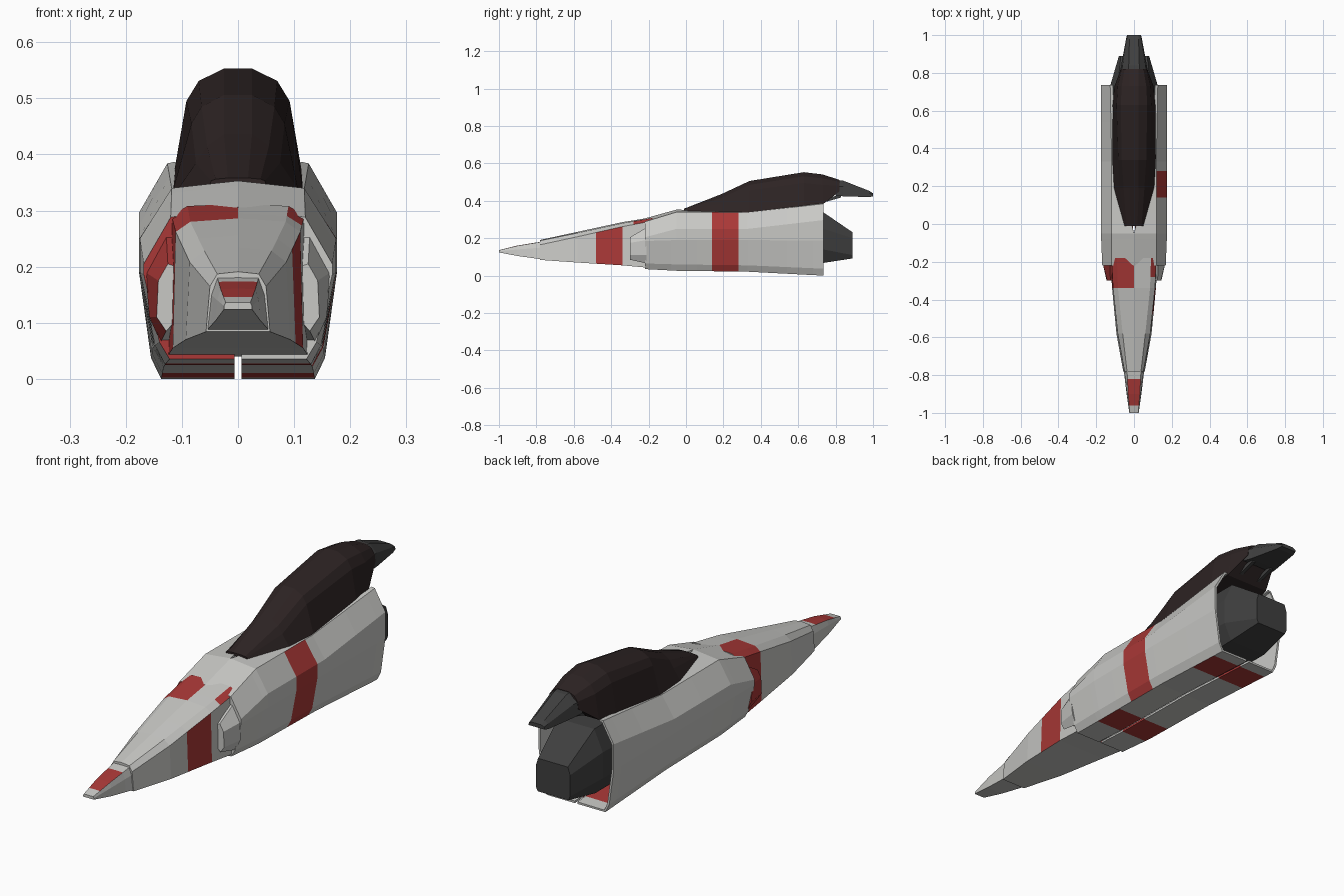
import bpy, bmesh
from mathutils import Vector


def mat(name, col):
    m = bpy.data.materials.new(name)
    m.diffuse_color = (*col, 1)
    return m


HULL = mat("pale grey paint", (0.58, 0.58, 0.56))
RED = mat("red paint", (0.40, 0.04, 0.038))
GLASS = mat("dark brown canopy", (0.026, 0.017, 0.017))
DARK = mat("charcoal metal", (0.05, 0.05, 0.05))


def finish(name, bm, mats, cuts=(), rule=None):
    """Cut the mesh at the given y values, colour faces by rule, make the object."""
    for y in cuts:
        bmesh.ops.bisect_plane(bm, geom=bm.verts[:] + bm.edges[:] + bm.faces[:],
                               plane_co=(0, y, 0), plane_no=(0, 1, 0))
    bm.normal_update()
    if rule:
        for f in bm.faces:
            f.material_index = int(rule(f.calc_center_median(), f.normal))
    me = bpy.data.meshes.new(name)
    bm.to_mesh(me)
    bm.free()
    for m in mats:
        me.materials.append(m)
    ob = bpy.data.objects.new(name, me)
    bpy.context.collection.objects.link(ob)
    return ob


def skin(bm, rings, closed=True):
    n = len(rings[0])
    for a, b in zip(rings, rings[1:]):
        for i in range(n if closed else n - 1):
            j = (i + 1) % n
            bm.faces.new((a[i], a[j], b[j], b[i]))


def loft(name, sections, mats, cuts=(), rule=None, mirror=True):
    """Solid through cross-sections (y, [(x, z)...]); half sections are mirrored in x."""
    bm = bmesh.new()
    rings = []
    for y, pts in sections:
        ring = list(pts)
        if mirror:
            ring += [(-x, z) for x, z in reversed(pts) if x > 1e-5]
        rings.append([bm.verts.new((x, y, z)) for x, z in ring])
    skin(bm, rings)
    bm.faces.new(rings[0])
    bm.faces.new(rings[-1])
    bmesh.ops.recalc_face_normals(bm, faces=bm.faces[:])
    return finish(name, bm, mats, cuts, rule)


# Forward fuselage with asymmetric red bands
def fuselage_rule(c, n):
    if abs(n.y) > 0.9 or n.z < -0.5:
        return False
    if c.x > 0:
        side = n.x > 0.6 and -0.48 < c.y < -0.34
        patch = c.x > 0.085 and n.x < 0.9 and c.y > -0.28
        return side or patch
    return c.y > -0.34


loft("forward_fuselage", [
    (-0.78, [(0.057, 0.084), (0.050, 0.165), (0.037, 0.187), (0, 0.191)]),
    (-0.58, [(0.093, 0.070), (0.086, 0.208), (0.060, 0.228), (0, 0.234)]),
    (-0.34, [(0.116, 0.055), (0.111, 0.262), (0.085, 0.280), (0, 0.286)]),
    (-0.18, [(0.126, 0.040), (0.119, 0.292), (0.090, 0.308), (0, 0.312)]),
], [HULL, RED], (-0.48, -0.34, -0.28), fuselage_rule)

# Nose cone
loft("nose_cone", [
    (-1.00, [(0.025, 0.124), (0.025, 0.130), (0.022, 0.136), (0, 0.136)]),
    (-0.90, [(0.039, 0.105), (0.037, 0.140), (0.031, 0.160), (0, 0.161)]),
    (-0.77, [(0.055, 0.087), (0.048, 0.150), (0.037, 0.181), (0, 0.182)]),
], [HULL, RED], (-0.96, -0.82), lambda c, n: n.z > 0.85 and -0.96 < c.y < -0.82)

# Main hull: two half shells with a slot along the keel, open at the rear
HULL_SECTIONS = [
    (-0.22, [(.006, .035), (.122, .035), (.140, .065), (.168, .185), (.168, .205), (.120, .288), (0, .306)]),
    (-0.05, [(.006, .026), (.130, .026), (.148, .060), (.175, .190), (.175, .250), (.118, .340), (0, .353)]),
    (0.33, [(.006, .021), (.133, .021), (.152, .055), (.176, .190), (.176, .250), (.118, .338), (.095, .341)]),
    (0.735, [(.006, .0), (.137, .0), (.155, .037), (.176, .187), (.176, .297), (.126, .384), (.112, .387)]),
]


def hull_rule(c, n):
    if n.z < -0.9:
        return -0.08 < c.y < 0.06 or 0.54 < c.y < 0.68
    if n.y < -0.9:
        return c.x < 0
    return c.x > 0.08 and 0.14 < c.y < 0.28 and (n.x > 0.3)


bm = bmesh.new()
for s in (1, -1):
    rings = [[bm.verts.new((s * x, y, z)) for x, z in pts] for y, pts in HULL_SECTIONS]
    skin(bm, rings, closed=False)
    bm.faces.new(rings[0])
bmesh.ops.remove_doubles(bm, verts=bm.verts[:], dist=1e-4)
bm.normal_update()
for f in bm.faces:
    if f.normal.dot(f.calc_center_median() - Vector((0, 0.3, 0.18))) < 0:
        f.normal_flip()
hull = finish("main_hull", bm, [HULL, RED], (-0.08, 0.06, 0.14, 0.28, 0.54, 0.68), hull_rule)
shell = hull.modifiers.new("thickness", 'SOLIDIFY')
shell.thickness = 0.009
shell.offset = -1

# Side intakes, the left one painted red behind its lip
for side, s in (("right", 1), ("left", -1)):
    loft(side + "_intake", [
        (-0.30, [(s * x, z) for x, z in ((.110, .105), (.128, .085), (.145, .110), (.142, .175), (.125, .205), (.110, .200))]),
        (-0.21, [(s * x, z) for x, z in ((.105, .065), (.138, .065), (.158, .110), (.165, .190), (.128, .258), (.105, .258))]),
    ], [HULL, RED], rule=lambda c, n: c.x < 0 and n.y > -0.9 and n.z > -0.5, mirror=False)

# Canopy and dorsal fairing
loft("canopy", [
    (-0.01, [(.050, .346), (.048, .353), (.040, .356), (.018, .358)]),
    (0.19, [(.107, .338), (.075, .385), (.055, .415), (.025, .436)]),
    (0.34, [(.116, .336), (.083, .455), (.065, .485), (.025, .506)]),
    (0.63, [(.115, .362), (.092, .495), (.070, .531), (.025, .553)]),
    (0.73, [(.103, .380), (.086, .485), (.065, .520), (.025, .541)]),
    (0.82, [(.070, .450), (.066, .480), (.050, .502), (.025, .512)]),
], [GLASS])

# Tail fin with its supporting struts
loft("tail_fin", [
    (0.80, [(.076, .428), (.070, .480), (.030, .512)]),
    (0.84, [(.068, .424), (.060, .475), (.028, .508)]),
    (0.98, [(.042, .420), (.038, .440), (.024, .453)]),
    (1.00, [(.037, .424), (.036, .434), (.022, .440)]),
], [DARK])
for side, s in (("right", 1), ("left", -1)):
    loft(side + "_tail_strut", [
        (0.68, [(s * .040, .375), (s * .055, .375), (s * .055, .395), (s * .040, .395)]),
        (0.83, [(s * .040, .418), (s * .055, .418), (s * .055, .434), (s * .040, .434)]),
    ], [DARK], mirror=False)

# Engine block
loft("engine_block", [
    (0.45, [(.085, .065), (.125, .140), (.125, .240), (.085, .340)]),
    (0.735, [(.090, .068), (.125, .140), (.125, .250), (.085, .338)]),
    (0.89, [(.072, .092), (.080, .110), (.080, .200), (.070, .232)]),
], [DARK])
